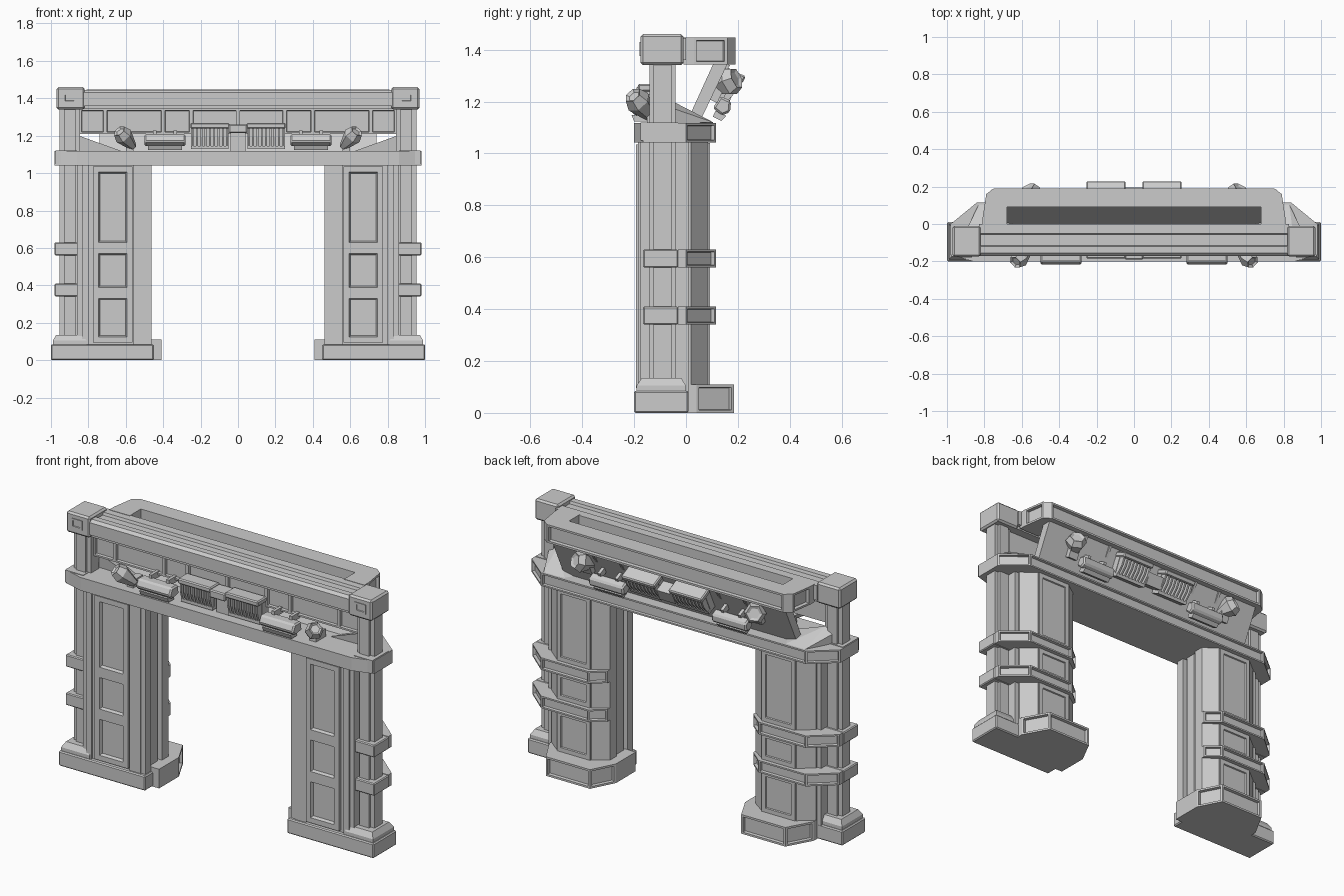
import bpy, bmesh, math
from mathutils import Vector, Matrix

if "Cube" in bpy.data.objects:
    bpy.data.objects.remove(bpy.data.objects["Cube"])


def finish(name, bm, mirror=True, bevel=0):
    bmesh.ops.recalc_face_normals(bm, faces=bm.faces)
    me = bpy.data.meshes.new(name)
    bm.to_mesh(me)
    bm.free()
    ob = bpy.data.objects.new(name, me)
    bpy.context.collection.objects.link(ob)
    if bevel:
        m = ob.modifiers.new("bevel", 'BEVEL')
        m.width, m.segments, m.limit_method = bevel, 1, 'ANGLE'
    if mirror:
        m = ob.modifiers.new("mirror", 'MIRROR')
        m.use_mirror_merge = False
    return ob


def prism(name, pts, t0, t1, axis='z', mirror=True, recess=None, inset=.012,
          depth=.012, top=1, bevel=0, mat=None):
    """Extrude an outline along z or x; faces chosen by recess get a sunken panel."""
    bm = bmesh.new()
    c = sum((Vector(p) for p in pts), Vector((0, 0))) / len(pts)
    rings = []
    for t, s in ((t0, 1), (t1, top)):
        q = [c + (Vector(p) - c) * s for p in pts]
        rings.append([bm.verts.new((a, b, t) if axis == 'z' else (t, a, b)) for a, b in q])
    n = len(pts)
    bm.faces.new(rings[0])
    bm.faces.new(rings[1])
    for i in range(n):
        j = (i + 1) % n
        bm.faces.new((rings[0][i], rings[0][j], rings[1][j], rings[1][i]))
    bmesh.ops.recalc_face_normals(bm, faces=bm.faces)
    bm.normal_update()
    if recess:
        fs = [f for f in bm.faces if recess(f)]
        bmesh.ops.inset_individual(bm, faces=fs, thickness=inset * .8, use_even_offset=True)
        bmesh.ops.inset_individual(bm, faces=fs, thickness=inset * .2, depth=-depth, use_even_offset=True)
    if mat:
        bmesh.ops.transform(bm, matrix=mat, verts=bm.verts)
    return finish(name, bm, mirror, bevel)


def box(name, x0, x1, y0, y1, z0, z1, **k):
    return prism(name, [(x0, y0), (x1, y0), (x1, y1), (x0, y1)], z0, z1, **k)


front = lambda f: f.normal.y < -.9
back = lambda f: f.normal.y > .9
rearward = lambda f: abs(f.normal.z) < .5 and f.normal.y > .1

# Feet
box("front_plinth", .45, 1, -.2, .01, 0, .085, bevel=.006)
box("pillar_foot", .81, .99, -.19, 0, .085, .105)
box("pillar_foot_slope", .81, .99, -.19, 0, .105, .135, top=.8)
prism("rear_base", [(.41, -.13), (.41, .05), (.48, .185), (.76, .185), (.84, .04), (.84, -.01), (.47, -.13)],
      0, .11, recess=rearward, inset=.014, depth=.016)

# Corner pillars: flat slab with projecting centre flute
box("pillar_core", .845, .955, -.125, -.055, .12, 1.34)
box("pillar_flute", .87, .93, -.14, -.04, .12, 1.34)
box("pillar_cap", .82, .97, -.175, -.01, 1.34, 1.46, bevel=.01)
box("cap_plate", .865, .935, -.179, -.17, 1.375, 1.43, recess=front, inset=.014, depth=.006)

# Front columns with stepped jambs
box("front_column", .55, .86, -.175, -.02, .08, 1.05)
box("column_outer_strip", .80, .835, -.185, -.17, .08, 1.05)
box("jamb_step", .49, .56, -.185, -.03, .08, 1.05)
box("jamb_front", .462, .51, -.18, -.13, .08, 1.05)
box("jamb_inner", .475, .50, -.11, -.05, .08, 1.05)
for i, (z0, z1) in enumerate(((.095, .36), (.36, .6), (.6, 1.035))):
    box(f"front_panel_{i}", .565, .775, -.192, -.17, z0, z1, recess=front, inset=.037, depth=.018)

# Rear columns
prism("rear_column", [(.462, -.03), (.462, .03), (.54, .085), (.76, .085), (.84, .02), (.84, -.03)], .08, 1.05)
for i, (z0, z1) in enumerate(((.11, .34), (.41, .56), (.63, 1.04))):
    box(f"rear_panel_{i}", .545, .755, .08, .092, z0, z1, recess=back, inset=.03, depth=.015)
box("side_web", .80, .865, -.12, .01, .08, 1.1)

# Wrap-around bands
for i, z in enumerate((.34, .56)):
    box(f"pillar_band_{i}", .835, .98, -.165, -.03, z, z + .07, bevel=.005)
    prism(f"rear_band_{i}", [(.975, -.03), (.975, .0), (.84, .115), (.54, .115), (.462, .05), (.462, -.03)],
          z, z + .07, recess=rearward, inset=.011, depth=.016)

# Lintel
half = [(.98, -.165), (.98, 0), (.84, .115)]
prism("lintel", half + [(-x, y) for x, y in half[::-1]] + [(-.86, -.2), (.86, -.2)], 1.042, 1.117,
      mirror=False, recess=rearward, inset=.011, depth=.014)
box("lintel_end_block", .86, .975, -.175, -.03, 1.05, 1.12)

# Sloping corner pieces on top of the lintel
bm = bmesh.new()
for p in ((.62, -.05, 1.117), (.85, -.05, 1.2), (.9, -.04, 1.17), (.9, -.04, 1.115), (.83, .105, 1.12),
          (.7, .1, 1.115), (.62, -.04, 1.115)):
    bm.verts.new(p)
bmesh.ops.convex_hull(bm, input=bm.verts)
finish("lintel_wing", bm)

# Top beam and the framed panel under it
prism("top_beam", [(-.17, 1.36), (-.17, 1.43), (-.155, 1.445), (-.12, 1.445), (-.115, 1.43),
                   (-.055, 1.43), (-.05, 1.445), (0, 1.445), (0, 1.36)], -.83, .83, axis='x', mirror=False)
box("beam_trim", -.83, .83, -.155, -.02, 1.342, 1.362, mirror=False)
xs = (0, .25, .4, .71, .845)
for i in range(4):
    box(f"fascia_panel_{i}", xs[i], xs[i + 1], -.105, -.07, 1.21, 1.345, recess=front, inset=.012, depth=.015)

# Rear top frame and the leaning board below it
u = [(.81, -.01), (.81, .03), (.79, .16), (.75, .19)]
inner = [(.68, -.01), (.68, .09)]
prism("rear_top_frame", u + [(-x, y) for x, y in u[::-1]] + [(-x, y) for x, y in inner] + inner[::-1],
      1.343, 1.447, mirror=False, recess=lambda f: rearward(f) and f.calc_area() > .006 or
      abs(f.normal.z) < .5 and f.calc_center_median().y > .05 and f.normal.x * f.calc_center_median().x > .5
      and f.calc_area() > .006, inset=.014, depth=.018)
prism("leaning_board", [(.0, 1.115), (.05, 1.115), (.16, 1.345), (.105, 1.345)], -.74, .74,
      axis='x', mirror=False)
for i, x in enumerate((.3, .47)):
    prism(f"frame_brace_{i}", [(.13, 1.28), (.17, 1.34), (.15, 1.345), (.12, 1.30)], x, x + .015, axis='x')


# Light fixtures: local x across, -y outward, z up
def grille(tag, x, h, m):
    box(tag + "_grille_back", x - .1, x + .1, -.04, .02, h, h + .12, mat=m)
    box(tag + "_grille_hood", x - .105, x + .105, -.085, 0, h + .105, h + .135, mat=m, bevel=.006)
    box(tag + "_grille_sill", x - .1, x + .1, -.06, 0, h - .005, h + .012, mat=m)
    for i in range(9):
        a = x - .092 + i * .023
        prism(f"{tag}_grille_fin_{i}", [(-.035, h + .005), (-.06, h + .012), (-.075, h + .06),
                                        (-.075, h + .11), (-.035, h + .11)], a - .005, a + .005, axis='x', mat=m)


def flood(tag, x, h, m):
    prism(tag + "_flood_body", [(-.03, h + .03), (-.09, h + .02), (-.12, h + .045), (-.1, h + .085),
                                (-.04, h + .085)], x - .11, x + .11, axis='x', mat=m, bevel=.008)
    prism(tag + "_flood_lens", [(-.05, h), (-.1, h), (-.11, h + .025), (-.05, h + .025)],
          x - .09, x + .09, axis='x', mat=m)
    for i, s in enumerate((-.055, .055)):
        box(f"{tag}_flood_arm_{i}", x + s - .009, x + s + .009, -.06, .02, h + .07, h + .105, mat=m)


def spot(tag, p, q, size):
    p, q = Vector(p), Vector(q)
    d = q - p
    rot = d.to_track_quat('Z', 'Y').to_matrix().to_4x4()
    bm = bmesh.new()
    prof = ((0, .02), (.3, .034), (.7, .05), (1, .036), (.93, .024))
    rings = [[bm.verts.new((size * r * math.cos(k * math.pi / 3), size * r * math.sin(k * math.pi / 3),
                            t * d.length)) for k in range(6)] for t, r in prof]
    for a, b in zip(rings, rings[1:]):
        for k in range(6):
            bm.faces.new((a[k], a[(k + 1) % 6], b[(k + 1) % 6], b[k]))
    bm.faces.new(rings[0])
    bm.faces.new(rings[-1])
    bmesh.ops.transform(bm, matrix=Matrix.Translation(p) @ rot, verts=bm.verts)
    finish(tag + "_spotlight", bm)


lean = math.atan2(.11, .23)
front_m = Matrix.Translation((0, -.1, 1.118))
rear_m = (Matrix.Translation((0, .05, 1.117)) @ Matrix.Rotation(-lean, 4, 'X')
          @ Matrix.Rotation(math.pi, 4, 'Z'))

grille("front", .15, .015, front_m)
flood("front", .39, .005, front_m)
spot("front", (.56, -.135, 1.14), (.635, -.205, 1.225), 1)
box("front_spot_mount", .56, .6, -.15, -.06, 1.115, 1.16)
box("front_center_link", -.05, .05, -.19, -.1, 1.215, 1.26, mirror=False, bevel=.006)
box("front_center_post", -.04, .04, -.14, -.1, 1.115, 1.22, mirror=False)

grille("rear", -.15, .105, rear_m)
flood("rear", -.39, .045, rear_m @ Matrix.Diagonal((1, .75, 1, 1)))
spot("rear", (.52, .1, 1.25), (.57, .195, 1.29), 1.2)
box("rear_center_link", -.05, .05, -.07, .01, .12, .19, mirror=False, mat=rear_m)
box("rear_spot_mount", -.57, -.51, -.03, .01, .1, .2, mat=rear_m)
